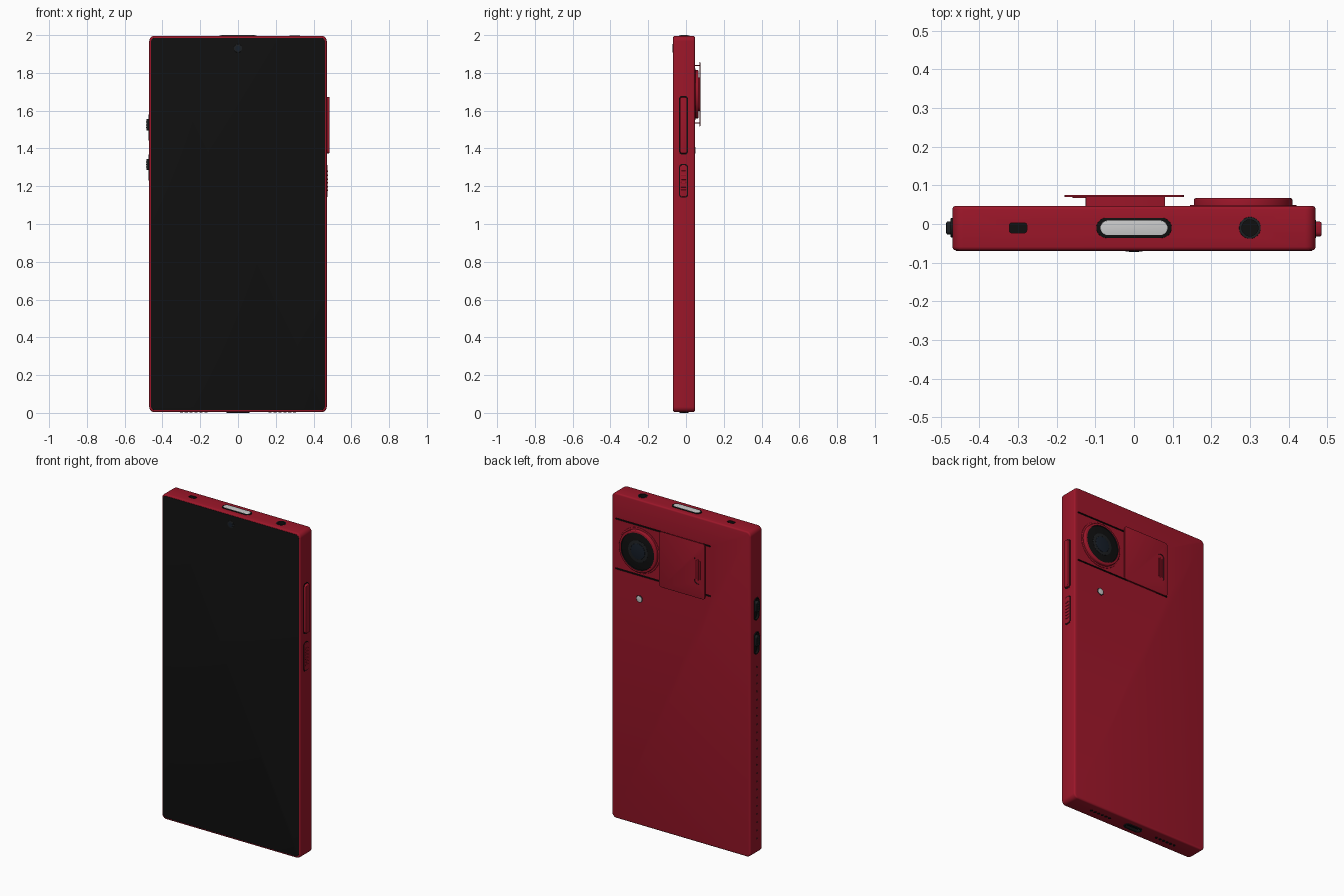
import bpy, bmesh, math
from mathutils import Vector

if "Cube" in bpy.data.objects:
    bpy.data.objects.remove(bpy.data.objects["Cube"])


def material(name, r, g, b):
    m = bpy.data.materials.new(name)
    m.diffuse_color = (r, g, b, 1)
    m.use_nodes = True
    m.node_tree.nodes["Principled BSDF"].inputs["Base Color"].default_value = m.diffuse_color
    return m


RED = material("red_shell", 0.33, 0.008, 0.022)
BLACK = material("black", 0.005, 0.005, 0.005)
DARK = material("dark_trim", 0.012, 0.014, 0.016)
BLUE = material("lens_blue", 0.008, 0.013, 0.022)
SILVER = material("silver", 0.6, 0.6, 0.6)
AXES = {"x": lambda u, v, d: Vector((d, u, v)),
        "y": lambda u, v, d: Vector((u, d, v)),
        "z": lambda u, v, d: Vector((u, v, d))}


def outline(w, h, r, n):
    """Rounded rectangle centred on the origin."""
    r = max(min(r, w / 2, h / 2), 0.0005)
    pts = []
    for q, (sx, sy) in enumerate([(1, 1), (-1, 1), (-1, -1), (1, -1)]):
        for i in range(n + 1):
            a = math.pi / 2 * (q + i / n)
            pts.append((sx * (w / 2 - r) + r * math.cos(a), sy * (h / 2 - r) + r * math.sin(a)))
    return pts


def loft(name, axis, c, w, h, r, rings, mat, n=6):
    """Stack rounded rectangles; rings are (inset, depth) pairs along the axis."""
    bm = bmesh.new()
    layers = []
    for inset, d in rings:
        pts = outline(w - 2 * inset, h - 2 * inset, r - inset, n)
        layers.append([bm.verts.new(AXES[axis](c[0] + u, c[1] + v, d)) for u, v in pts])
    for a, b in zip(layers, layers[1:]):
        for i in range(len(a)):
            j = (i + 1) % len(a)
            bm.faces.new((a[i], a[j], b[j], b[i]))
    bm.faces.new(layers[0])
    bm.faces.new(layers[-1])
    bmesh.ops.remove_doubles(bm, verts=bm.verts, dist=1e-6)
    bmesh.ops.recalc_face_normals(bm, faces=bm.faces)
    me = bpy.data.meshes.new(name)
    bm.to_mesh(me)
    bm.free()
    me.materials.append(mat)
    ob = bpy.data.objects.new(name, me)
    bpy.context.collection.objects.link(ob)
    return ob


def slab(name, axis, c, w, h, r, d0, d1, mat, bevel=0, n=6):
    """Slab from d0 to d1 whose outer (d1) edge is rounded by bevel."""
    s = 1 if d1 > d0 else -1
    rings = [(0, d0), (0, d1)]
    if bevel:
        rings = [(0, d0)] + [(bevel * (1 - math.cos(t)), d1 - s * bevel * (1 - math.sin(t)))
                             for t in (0, math.pi / 6, math.pi / 3, math.pi / 2)]
    return loft(name, axis, c, w, h, r, rings, mat, n)


def disc(name, axis, c, rad, d0, d1, mat, bevel=0, n=8):
    return slab(name, axis, c, 2 * rad, 2 * rad, rad, d0, d1, mat, bevel, n)


def cut(ob, cutters):
    for c in cutters:
        m = ob.modifiers.new("cut", "BOOLEAN")
        m.object, m.solver, m.material_mode = c, "EXACT", "TRANSFER"
    dg = bpy.context.evaluated_depsgraph_get()
    me = bpy.data.meshes.new_from_object(ob.evaluated_get(dg))
    ob.modifiers.clear()
    ob.data = me
    for c in cutters:
        bpy.data.objects.remove(c)


# Body shell with rounded edges front and back
Y0, Y1, B = -0.068, 0.047, 0.009
HX, Z0, Z1 = 0.47, 0.004, 1.996
YC = -0.01
angles = (0, math.pi / 6, math.pi / 3, math.pi / 2)
rings = [(B * (1 - math.sin(t)), Y0 + B * (1 - math.cos(t))) for t in angles]
rings += [(B * (1 - math.cos(t)), Y1 - B * (1 - math.sin(t))) for t in angles]
body = loft("body_shell", "y", (0, 1.0), 2 * HX, Z1 - Z0, 0.028, rings, RED, 8)

# Ports, switch slots and slider grooves
SWITCHES = (1.51, 1.30)
holes = [disc("c", "z", (0.30, YC), 0.022, 1.95, 2.05, BLACK),
         slab("c", "z", (-0.30, YC), 0.045, 0.026, 0.006, 1.97, 2.05, BLACK),
         slab("c", "z", (0, YC), 0.105, 0.032, 0.016, -0.05, 0.04, BLACK)]
holes += [slab("c", "x", (YC, z), 0.042, 0.13, 0.021, -0.52, -0.458, BLACK) for z in SWITCHES]
holes += [slab("c", "y", (0.1225, z), 0.645, 0.008, 0.002, 0.04, 0.06, BLACK, n=2)
          for z in (1.84, 1.535)]
cut(body, holes)

# Screen and front camera
slab("screen", "y", (0, 1.0), 0.922, 1.972, 0.022, -0.06, -0.0695, BLACK, 0.001)
disc("front_camera_ring", "y", (0, 1.93), 0.022, -0.065, -0.0715, DARK, 0.001)
disc("front_camera_lens", "y", (0, 1.93), 0.013, -0.065, -0.0725, BLUE)

# Top edge: jack rim and status light
rim = disc("audio_jack_rim", "z", (0.30, YC), 0.028, 1.98, 1.9975, DARK, 0.001)
cut(rim, [disc("c", "z", (0.30, YC), 0.021, 1.9, 2.1, BLACK)])
slab("top_light_frame", "z", (0, YC), 0.195, 0.052, 0.026, 1.985, 1.9985, BLACK, 0.001)
slab("top_light", "z", (0, YC), 0.174, 0.038, 0.019, 1.985, 2.0, SILVER, 0.001)

# Bottom edge: charging port rim and speaker holes
rim = slab("charging_port_rim", "z", (0, YC), 0.122, 0.048, 0.024, 0.02, 0.0, DARK, 0.001)
cut(rim, [slab("c", "z", (0, YC), 0.105, 0.032, 0.016, -0.05, 0.05, BLACK)])
slab("charging_port_tongue", "z", (0, YC), 0.075, 0.008, 0.002, 0.04, 0.01, DARK)
for side in (-1, 1):
    for i in range(6):
        disc("speaker_hole", "z", (side * (0.17 + 0.026 * i), YC), 0.008, 0.015, 0.001, BLACK, n=4)

# Right edge: power button and ribbed key
slab("power_button_seat", "x", (-0.013, 1.523), 0.046, 0.31, 0.014, 0.46, 0.4712, BLACK)
slab("power_button", "x", (-0.013, 1.523), 0.038, 0.298, 0.012, 0.46, 0.485, RED, 0.004)
slab("side_key_seat", "x", (-0.013, 1.228), 0.046, 0.178, 0.014, 0.46, 0.4712, BLACK)
slab("side_key", "x", (-0.013, 1.228), 0.038, 0.168, 0.012, 0.46, 0.474, RED, 0.002)
for i in range(6):
    slab("side_key_rib", "x", (-0.013, 1.178 + 0.02 * i), 0.028, 0.008, 0.003,
         0.465, 0.477, RED, 0.002, 3)

# Left edge: two slide switches and a row of vents
for z in SWITCHES:
    rim = slab("switch_rim", "x", (YC, z), 0.05, 0.138, 0.025, -0.46, -0.4745, DARK, 0.002)
    cut(rim, [slab("c", "x", (YC, z), 0.04, 0.128, 0.02, -0.55, -0.4, BLACK)])
    slab("switch_knob", "x", (YC, z + 0.015), 0.034, 0.06, 0.008, -0.455, -0.485, DARK, 0.003)
    for i in (-1, 0, 1):
        slab("switch_knob_rib", "x", (YC, z + 0.015 + 0.014 * i), 0.026, 0.005, 0.002,
             -0.48, -0.4865, DARK, 0, 2)
for i in range(22):
    disc("side_vent", "x", (-0.015, 0.1 + 0.05 * i), 0.006, -0.465, -0.4705, BLACK, n=3)

# Main camera on the back
LENS = (0.2825, 1.687)
disc("camera_base_ring", "y", LENS, 0.138, 0.04, 0.0495, RED, 0.002, 16)
ring = disc("camera_ring", "y", LENS, 0.1275, 0.04, 0.067, RED, 0.005, 16)
cut(ring, [disc("c", "y", LENS, 0.113, 0.052, 0.1, DARK, n=16)])
disc("camera_glass", "y", LENS, 0.113, 0.05, 0.062, BLACK, 0.003, 16)
disc("camera_inner_ring", "y", LENS, 0.066, 0.055, 0.0628, DARK, 0.0005, 16)
disc("camera_lens", "y", LENS, 0.048, 0.055, 0.0645, BLUE, 0.002, 12)

# Sliding lens cover with side rails and a ribbed finger grip
cover = slab("lens_cover", "y", (-0.025, 1.687), 0.31, 0.34, 0.015, 0.0705, 0.0755, RED, 0.0015)
cut(cover, [slab("c", "y", (-0.132, 1.687), 0.046, 0.17, 0.023, 0.06, 0.1, DARK)])
slab("grip_floor", "y", (-0.132, 1.687), 0.054, 0.178, 0.027, 0.0675, 0.071, RED)
for i in (-1, 0, 1):
    slab("grip_rib", "y", (-0.132 + 0.012 * i, 1.687), 0.005, 0.13 - 0.015 * abs(i), 0.0025,
         0.07, 0.075, RED, 0.001, 3)
for z in (1.84, 1.535):
    slab("lens_cover_rail", "y", (-0.0225, z), 0.205, 0.006, 0.001, 0.041, 0.072, RED, 0, 2)

# Flash
disc("flash_rim", "y", (0.2825, 1.39), 0.022, 0.04, 0.0485, DARK, 0.001)
disc("flash", "y", (0.2825, 1.39), 0.018, 0.04, 0.0505, SILVER, 0.002)

# Smooth shading with sharp edges kept
bpy.ops.object.select_all(action="SELECT")
bpy.context.view_layer.objects.active = body
bpy.ops.object.shade_smooth_by_angle(angle=math.radians(35))
